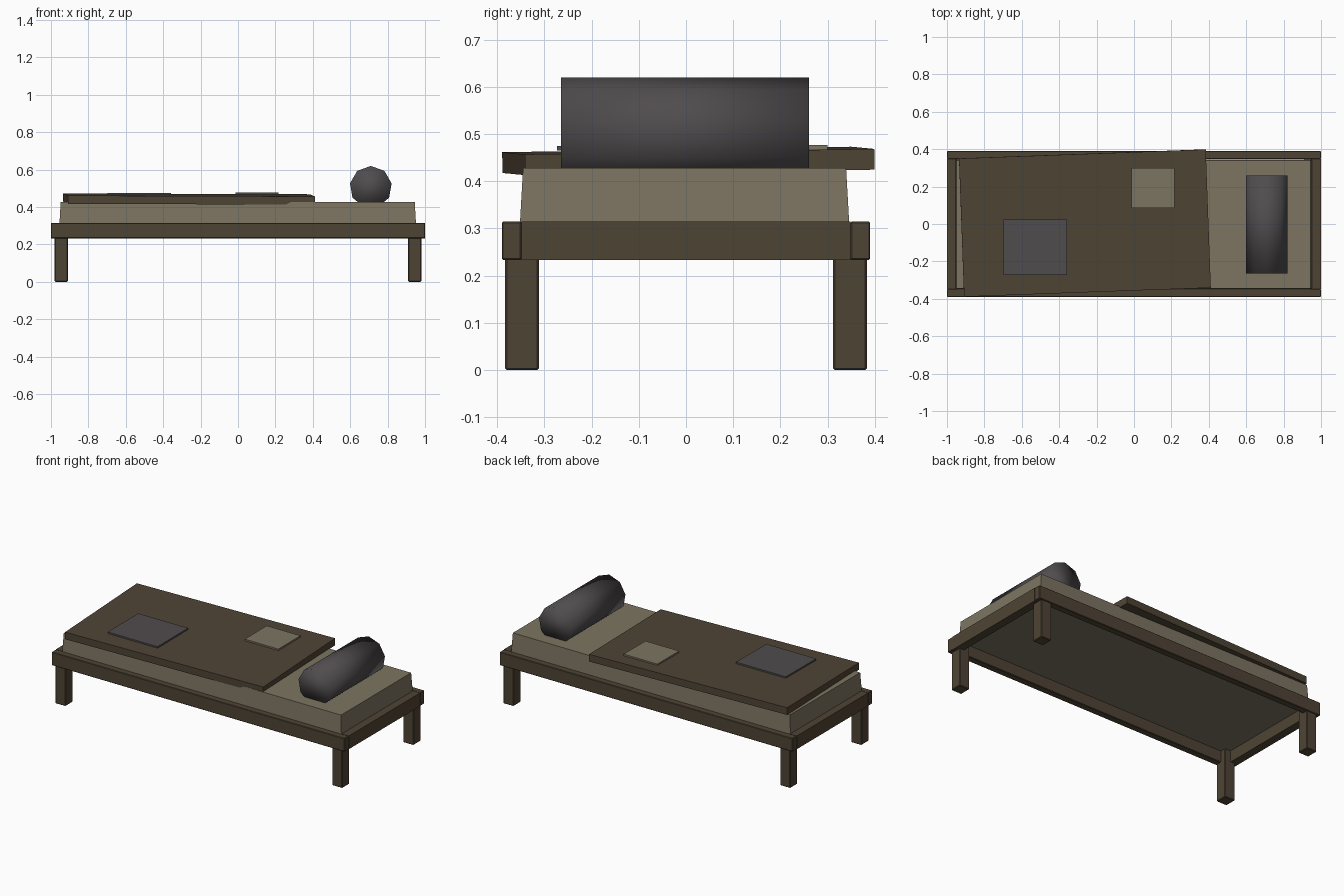
import bpy, bmesh, math

if "Cube" in bpy.data.objects:
    bpy.data.objects.remove(bpy.data.objects["Cube"])


def material(name, rgb):
    m = bpy.data.materials.new(name)
    lin = [((c / 255 + 0.055) / 1.055) ** 2.4 for c in rgb]
    m.diffuse_color = (*lin, 1)
    m.use_nodes = True
    m.node_tree.nodes["Principled BSDF"].inputs["Base Color"].default_value = m.diffuse_color
    return m


BROWN = material("dark brown", (79, 68, 53))
LINEN = material("dull linen", (125, 117, 98))
GREY = material("charcoal grey", (80, 76, 78))


def box(name, x, y, z, mat, rot=(0, 0, 0), bevel=0, taper=None):
    """Box from (min, max) ranges; taper insets the top face by (x, y)."""
    mid = [(r[0] + r[1]) / 2 for r in (x, y, z)]
    size = [r[1] - r[0] for r in (x, y, z)]
    bm = bmesh.new()
    bmesh.ops.create_cube(bm, size=1)
    for v in bm.verts:
        v.co = [c * s for c, s in zip(v.co, size)]
        if taper and v.co.z > 0:
            v.co.x -= math.copysign(taper[0], v.co.x)
            v.co.y -= math.copysign(taper[1], v.co.y)
    me = bpy.data.meshes.new(name)
    bm.to_mesh(me)
    bm.free()
    me.materials.append(mat)
    ob = bpy.data.objects.new(name, me)
    bpy.context.collection.objects.link(ob)
    ob.location = mid
    ob.rotation_euler = [math.radians(a) for a in rot]
    if bevel:
        mod = ob.modifiers.new("edge", "BEVEL")
        mod.width, mod.segments = bevel, 1
    return ob


def span(sign, inner, outer):
    return sorted((sign * inner, sign * outer))


# Frame rails and legs
for s, side, end in ((-1, "front", "left"), (1, "back", "right")):
    box(f"{side}_rail", (-1, 1), span(s, 0.348, 0.39), (0.233, 0.315), BROWN, bevel=0.003)
    box(f"{end}_rail", span(s, 0.95, 1.0), (-0.348, 0.348), (0.233, 0.315), BROWN)
    for t, lr in ((-1, "left"), (1, "right")):
        box(f"{side}_{lr}_leg", span(t, 0.91, 0.98), span(s, 0.311, 0.383),
            (0, 0.305), BROWN, bevel=0.004)

# Mattress, slightly narrower at the top
box("mattress", (-0.955, 0.952), (-0.352, 0.346), (0.303, 0.428), LINEN, taper=(0.007, 0.007))

# Blanket laid a little askew, with two patches
box("blanket", (-0.9225, 0.3975), (-0.365, 0.375), (0.421, 0.465), BROWN, rot=(0.9, 0.2, 2.1))
box("grey_patch", (-0.698, -0.358), (-0.273, 0.024), (0.4655, 0.475), GREY, rot=(0.3, 0, 0))
box("linen_patch", (-0.014, 0.216), (0.086, 0.3), (0.467, 0.4765), LINEN, rot=(0.3, 0, 0))

# Bolster pillow: nine-sided roll across the bed
bpy.ops.mesh.primitive_cylinder_add(vertices=9, radius=0.113, depth=0.525,
                                    location=(0.71, -0.002, 0.507),
                                    rotation=(math.pi / 2, 0, 0))
pillow = bpy.context.object
pillow.name = "bolster_pillow"
pillow.data.materials.append(GREY)
bpy.ops.object.shade_smooth()
